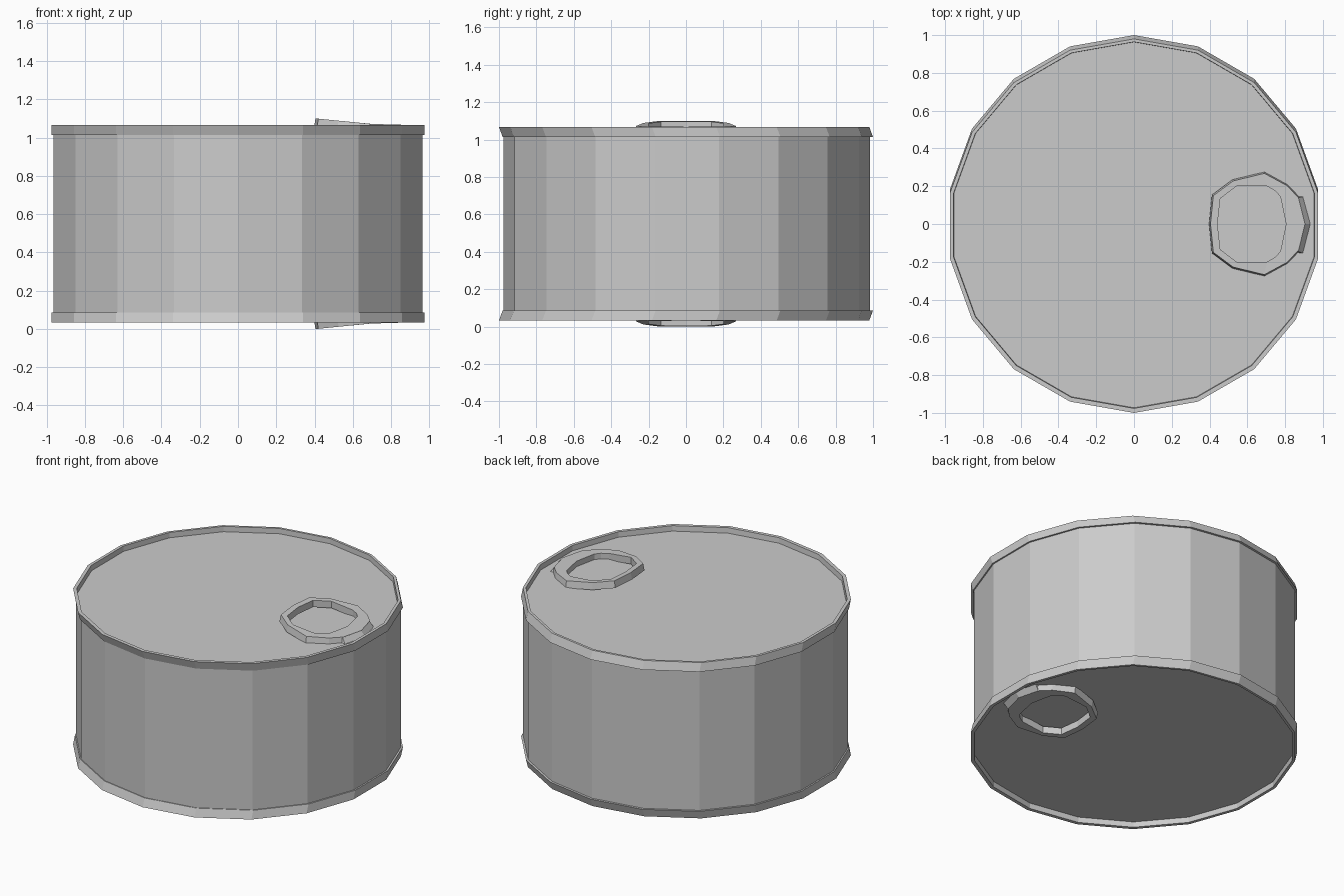
import bpy, bmesh, math

if "Cube" in bpy.data.objects:
    bpy.data.objects.remove(bpy.data.objects["Cube"])

H = 1.10      # overall height; can is mirrored about H / 2
SIDES = 18


def finish(bm, name):
    bmesh.ops.recalc_face_normals(bm, faces=bm.faces[:])
    me = bpy.data.meshes.new(name)
    bm.to_mesh(me)
    bm.free()
    ob = bpy.data.objects.new(name, me)
    bpy.context.collection.objects.link(ob)
    return ob


def bridge(bm, a, b):
    n = len(a)
    for i in range(n):
        j = (i + 1) % n
        bm.faces.new((a[i], a[j], b[j], b[i]))


# can body: stacked rings (radius, y offset, z), lid recessed in a slightly skewed rim
top = [(0.968, -0.005, 1.032), (0.97, -0.006, 1.067), (0.99, -0.01, 1.067),
       (0.99, 0.01, 1.013), (0.98, 0.005, 1.013)]
profile = top + [(r, y, H - z) for r, y, z in reversed(top)]
bm = bmesh.new()
rings = []
for r, dy, z in profile:
    angles = [math.radians(90 + 360 / SIDES * k) for k in range(SIDES)]
    rings.append([bm.verts.new((r * math.cos(t), r * math.sin(t) + dy, z)) for t in angles])
for a, b in zip(rings, rings[1:]):
    bridge(bm, a, b)
bm.faces.new(rings[0])
bm.faces.new(rings[-1])
finish(bm, "can_body")


def both_sides(half):
    # close an outline whose first and last points lie on the y = 0 line
    return half + [(x, -y) for x, y in reversed(half[1:-1])]


def tab_z(x):
    # upper surface of the tab, lifted towards the can centre
    return 1.10 - 0.1 * (x - 0.41) if x < 0.7 else 1.071 - 0.025 * (x - 0.7)


OUTER = both_sides([(0.405, 0), (0.42, 0.15), (0.525, 0.228), (0.69, 0.268),
                    (0.81, 0.203), (0.87, 0.14), (0.905, 0)])
INNER = both_sides([(0.442, 0), (0.457, 0.135), (0.545, 0.202), (0.705, 0.2),
                    (0.77, 0.15), (0.805, 0)])
# resample the hole to match the outer loop
INNER = both_sides([(0.442, 0), (0.457, 0.135), (0.545, 0.202), (0.705, 0.2),
                    (0.748, 0.175), (0.775, 0.145), (0.805, 0)])
THICK = 0.045


def pull_tab(name, flip):
    bm = bmesh.new()

    def loop(pts, drop, grow=1.0):
        out = []
        for x, y in pts:
            z = tab_z(x) - drop
            out.append(bm.verts.new((0.66 + (x - 0.66) * grow, y * grow, H - z if flip else z)))
        return out

    ot, ob = loop(OUTER, 0), loop(OUTER, THICK, 1.03)
    it, ib = loop(INNER, 0), loop(INNER, THICK)
    for a, b in ((ot, ob), (ob, ib), (ib, it), (it, ot)):
        bridge(bm, a, b)
    finish(bm, name)


def tab_hinge(name, flip):
    # low sloping lip joining the tab to the lid near the rim
    bm = bmesh.new()
    outlines = [([(0.84, 0.13), (0.87, 0.14), (0.905, 0), (0.87, -0.145), (0.84, -0.13)], 1.064),
                ([(0.85, 0.15), (0.895, 0.145), (0.935, 0), (0.895, -0.155), (0.85, -0.15)], 1.03)]
    loops = [[bm.verts.new((x, y, H - z if flip else z)) for x, y in pts] for pts, z in outlines]
    bridge(bm, *loops)
    for l in loops:
        bm.faces.new(l)
    finish(bm, name)


for side, flip in (("top", False), ("bottom", True)):
    pull_tab("pull_tab_" + side, flip)
    tab_hinge("tab_hinge_" + side, flip)
